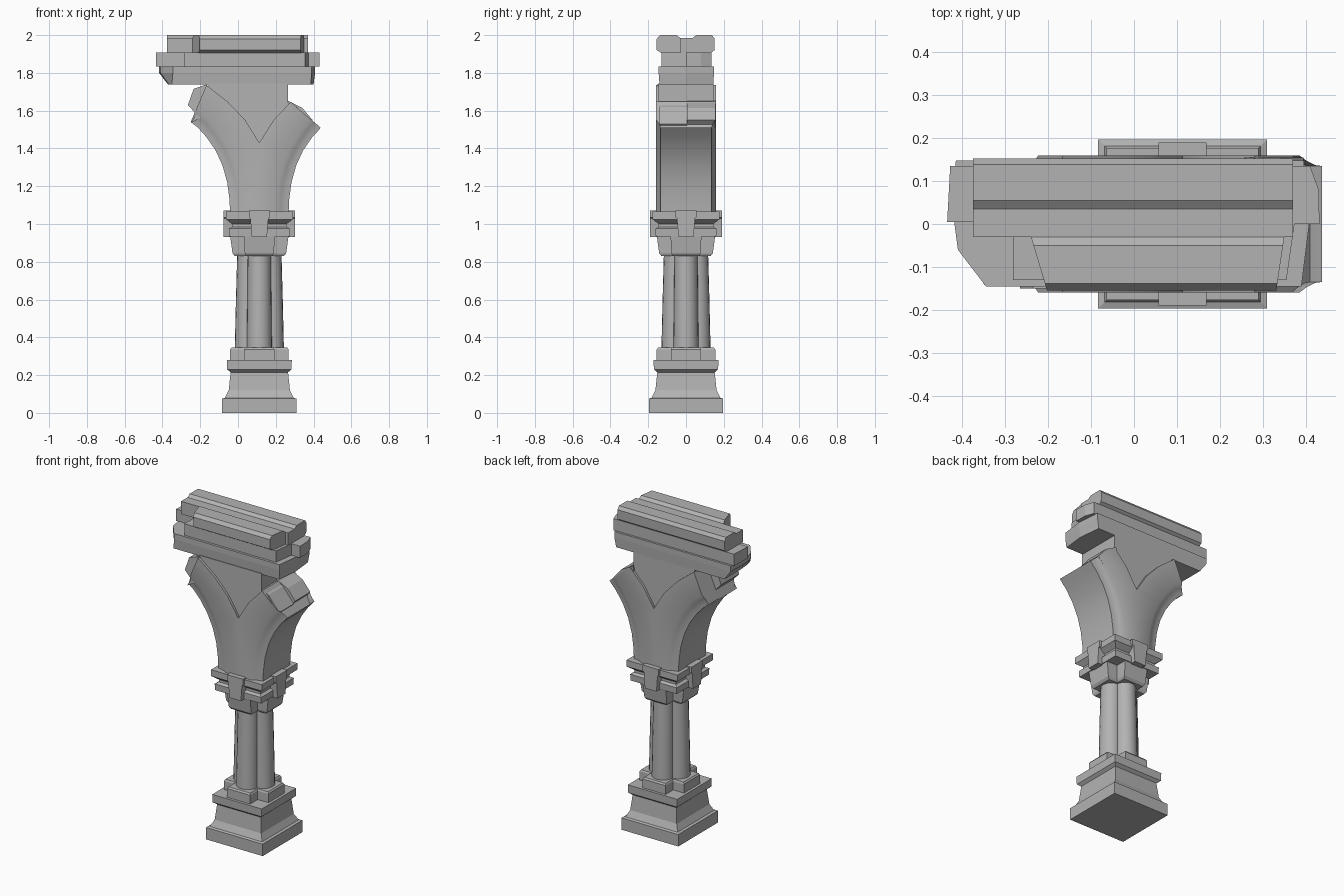
import bpy, bmesh
from math import radians, cos, sin, tau
from mathutils import Vector

cube = bpy.data.objects.get("Cube")
if cube:
    bpy.data.objects.remove(cube, do_unlink=True)

CX = 0.113  # pier axis

stone = bpy.data.materials.new("grey_stone")
stone.use_nodes = True
GREY = (0.45, 0.45, 0.45, 1)
stone.diffuse_color = GREY
stone.node_tree.nodes["Principled BSDF"].inputs["Base Color"].default_value = GREY


def loft(name, rings, smooth=False):
    """Skin a list of matching closed rings and cap both ends."""
    bm = bmesh.new()
    rows = [[bm.verts.new(p) for p in ring] for ring in rings]
    n = len(rows[0])
    for a, b in zip(rows, rows[1:]):
        for i in range(n):
            j = (i + 1) % n
            bm.faces.new((a[i], a[j], b[j], b[i]))
    bm.faces.new(rows[0])
    bm.faces.new(rows[-1])
    bmesh.ops.recalc_face_normals(bm, faces=bm.faces)
    mesh = bpy.data.meshes.new(name)
    bm.to_mesh(mesh)
    bm.free()
    mesh.materials.append(stone)
    ob = bpy.data.objects.new(name, mesh)
    bpy.context.collection.objects.link(ob)
    if smooth:
        bpy.ops.object.select_all(action='DESELECT')
        ob.select_set(True)
        bpy.context.view_layer.objects.active = ob
        bpy.ops.object.shade_smooth_by_angle(angle=radians(35))
    return ob


def square(h, z):
    return [(CX + sx * h, sy * h, z) for sx, sy in ((-1, -1), (1, -1), (1, 1), (-1, 1))]


def cross(h, w, z):
    """Plus-shaped ring: arm reach h, arm half width w."""
    ring = []
    arm = [Vector((h, -w)), Vector((h, w)), Vector((w, w))]
    for k in range(4):
        c, s = cos(k * tau / 4), sin(k * tau / 4)
        ring += [(CX + c * p.x - s * p.y, s * p.x + c * p.y, z) for p in arm]
    return ring


def prism_x(name, profile, x0, x1):
    """Extrude a (y, z) profile along x."""
    return loft(name, [[(x, y, z) for y, z in profile] for x in (x0, x1)])


def prism_y(name, profile, y0, y1):
    """Extrude an (x, z) profile along y."""
    return loft(name, [[(x, y, z) for x, z in profile] for y in (y0, y1)])


def plan(name, outline, z0, z1):
    """Extrude an (x, y) outline upwards."""
    return loft(name, [[(x, y, z) for x, y in outline] for z in (z0, z1)])


# Base: plinth, sloped block and slab
loft("base_plinth", [square(h, z) for h, z in (
    (0.197, 0), (0.197, 0.075), (0.182, 0.08), (0.162, 0.12), (0.152, 0.215),
    (0.17, 0.23), (0.172, 0.28))])
loft("shaft_footing", [cross(h, w, z) for h, w, z in (
    (0.155, 0.08, 0.28), (0.155, 0.08, 0.335), (0.148, 0.075, 0.345))])

# Shaft: four clustered, tapering lobes
for k, side in enumerate(("left", "back", "right", "front")):
    dx, dy = cos(k * tau / 4), sin(k * tau / 4)
    rings = []
    for z, r, off in ((0.34, 0.067, 0.063), (0.6, 0.064, 0.06), (0.85, 0.062, 0.055)):
        rings.append([(CX + dx * off + r * cos(a * tau / 20),
                       dy * off + r * sin(a * tau / 20), z) for a in range(20)])
    loft("shaft_lobe_" + side, rings, True)

# Capital: cross block, stepped slabs and a wedge on each face
loft("capital_block", [cross(h, w, z) for h, w, z in (
    (0.13, 0.07, 0.83), (0.142, 0.077, 0.845), (0.155, 0.082, 0.94))])
loft("capital_slabs", [square(h, z) for h, z in (
    (0.16, 0.935), (0.162, 0.975), (0.145, 0.985), (0.145, 1.0),
    (0.177, 1.025), (0.177, 1.065))])
for k, side in enumerate(("left", "back", "right", "front")):
    c, s = cos(k * tau / 4), sin(k * tau / 4)
    rings = []
    for z, w in ((0.93, 0.04), (1.03, 0.048), (1.035, 0.056), (1.072, 0.056)):
        corners = ((0.1, -w), (0.19, -w), (0.19, w), (0.1, w))
        rings.append([(CX + c * x - s * y, s * x + c * y, z) for x, y in corners])
    loft("capital_wedge_" + side, rings)

# Springing arches: inner and outer curves as offsets from the axis
inner = [(0.155, 1.06), (0.158, 1.13), (0.17, 1.22), (0.195, 1.31),
         (0.232, 1.39), (0.28, 1.46), (0.325, 1.51)]
outer = [(0, 1.06), (0, 1.13), (0, 1.23), (0, 1.33),
         (0, 1.43), (0.075, 1.55), (0.165, 1.645)]


def arch(name, sign, end_in, end_out):
    rings = []
    for p, q in zip(inner + [end_in], outer + [end_out]):
        p = Vector((CX + sign * p[0], p[1]))
        q = Vector((CX + sign * q[0], q[1]))
        d = (q - p).normalized()
        half = [(p, 0.135), (p + d * 0.02, 0.137), (p + d * 0.045, 0.146),
                (p + d * 0.07, 0.16), (q, 0.16)]
        rings.append([(v.x, -y, v.y) for v, y in half]
                     + [(v.x, y, v.y) for v, y in reversed(half)])
    loft(name, rings, True)


arch("arch_right", -1, (0.363, 1.54), (0.28, 1.735))
arch("arch_left", 1, (0.298, 1.478), (0.167, 1.648))

# Recessed wall panel between the arches
prism_y("spandrel_panel", [(CX, 1.36), (-0.05, 1.6), (-0.17, 1.745),
                           (0.265, 1.745), (0.265, 1.6)], -0.145, 0.145)

# Broken arch ends
prism_y("broken_end_right", [(-0.25, 1.535), (-0.22, 1.58), (-0.265, 1.63),
                             (-0.235, 1.715), (-0.165, 1.74), (-0.13, 1.6)], -0.15, 0.03)
prism_y("broken_end_left_back", [(0.26, 1.655), (0.34, 1.615), (0.395, 1.55),
                                 (0.36, 1.51), (0.25, 1.56)], 0.005, 0.155)
prism_y("broken_end_left_front", [(0.26, 1.645), (0.31, 1.62), (0.385, 1.53),
                                  (0.36, 1.5), (0.25, 1.56)], -0.14, 0.005)

# Cornice: lower slab with a broken corner and sloped underside
low = [(-0.35, -0.14), (0.385, -0.14), (0.4, 0), (0.385, 0.145), (-0.37, 0.145),
       (-0.37, 0), (-0.365, -0.08)]
high = [(-0.345, -0.145), (0.39, -0.145), (0.408, 0), (0.395, 0.148), (-0.415, 0.148),
        (-0.418, 0), (-0.41, -0.06)]
loft("cornice_slab", [[(x, y, 1.738) for x, y in low],
                      [(x, y, 1.8) for x, y in high],
                      [(x, y, 1.835) for x, y in high]])

# Cornice: middle course, longer at the back
plan("middle_course_back", [(-0.435, 0.005), (0.432, 0), (0.43, 0.08), (0.41, 0.135),
                            (-0.428, 0.135)], 1.833, 1.907)
plan("middle_course_front", [(-0.282, -0.13), (0.355, -0.13), (0.375, 0.01),
                             (-0.282, 0.01)], 1.833, 1.907)

# Cornice: top course in two strips with a shallow groove between
prism_x("top_course_back", [(-0.03, 1.905), (0.13, 1.905), (0.15, 1.92), (0.152, 1.98),
                            (0.138, 2.0), (0.055, 2.0), (0.035, 1.985), (-0.03, 1.985)],
        -0.375, 0.37)
front = prism_x("top_course_front", [(-0.03, 1.905), (-0.13, 1.905), (-0.155, 1.92),
                                     (-0.155, 1.98), (-0.138, 2.0), (-0.05, 2.0),
                                     (-0.03, 1.985)], -0.24, 0.35)
# Slant the broken ends of the front strip
for v in front.data.vertices:
    v.co.x += (0.3 if v.co.x < 0 else -0.15) * (-0.03 - v.co.y)
